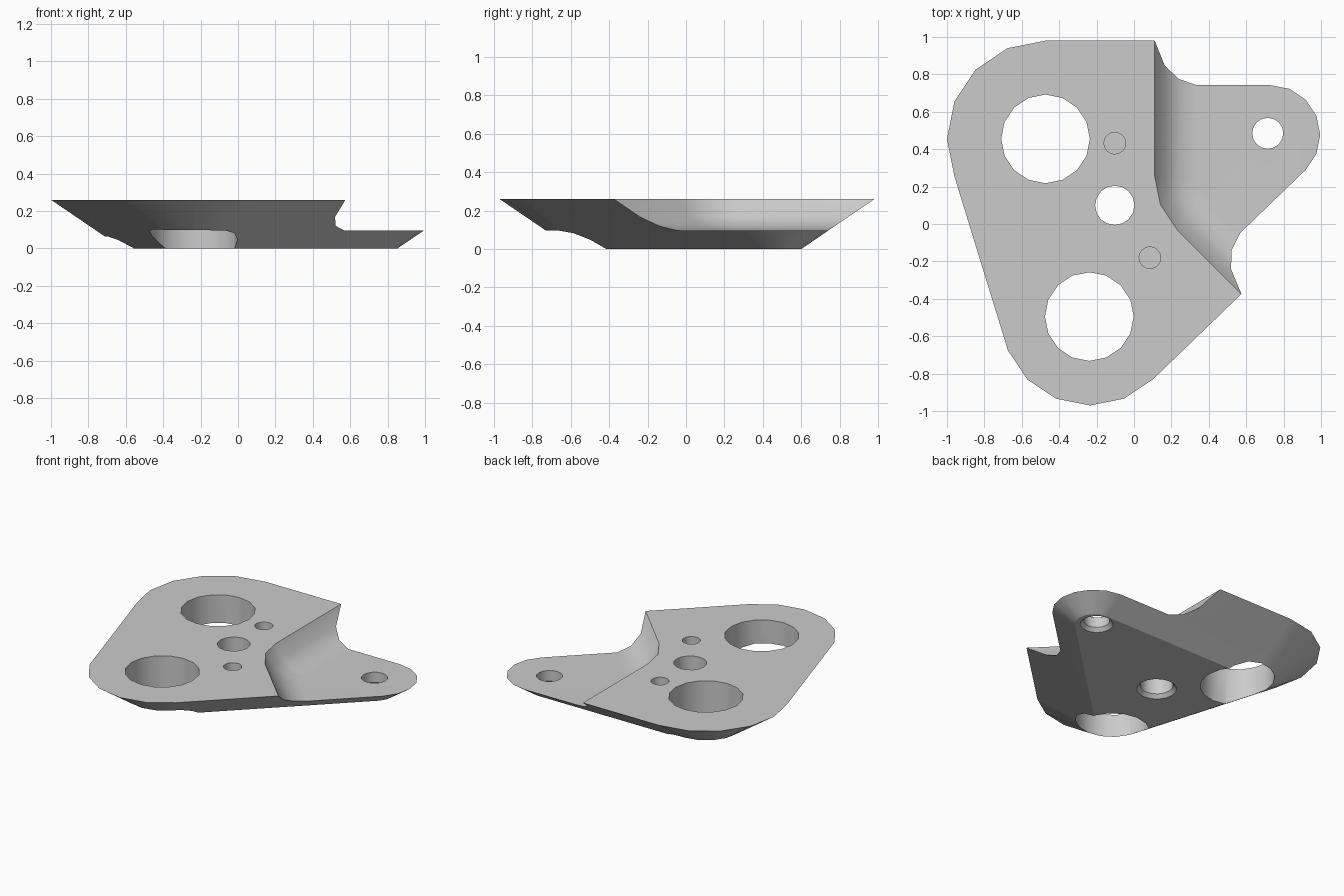
import bpy, bmesh, math
from mathutils import Vector

cube = bpy.data.objects.get("Cube")
if cube:
    bpy.data.objects.remove(cube, do_unlink=True)

TOP, STEP, SIDES = 0.26, 0.097, 16

grey = bpy.data.materials.new("plain_grey")
grey.use_nodes = True
grey.diffuse_color = (0.6, 0.6, 0.6, 1)
grey.node_tree.nodes["Principled BSDF"].inputs["Base Color"].default_value = (0.6, 0.6, 0.6, 1)


def ring(x, y, r, z):
    return [Vector((x + r * math.cos(2 * math.pi * i / SIDES),
                    y + r * math.sin(2 * math.pi * i / SIDES), z)) for i in range(SIDES)]


def to_object(name, bm):
    bmesh.ops.recalc_face_normals(bm, faces=bm.faces)
    mesh = bpy.data.meshes.new(name)
    bm.to_mesh(mesh)
    bm.free()
    mesh.materials.append(grey)
    obj = bpy.data.objects.new(name, mesh)
    bpy.context.collection.objects.link(obj)
    return obj


def loft(name, rings):
    """Closed solid through equal-length rings."""
    bm = bmesh.new()
    loops = [[bm.verts.new(p) for p in r] for r in rings]
    n = len(loops[0])
    for a, b in zip(loops, loops[1:]):
        for i in range(n):
            j = (i + 1) % n
            bm.faces.new((a[i], a[j], b[j], b[i]))
    bm.faces.new(loops[0])
    bm.faces.new(loops[-1])
    return to_object(name, bm)


# Body: hull of three lobes whose sides taper inward towards the base
bm = bmesh.new()
for x, y, r in ((-0.475, 0.455, 0.525), (-0.235, -0.495, 0.475), (0.73, 0.477, 0.505)):
    for p in ring(x, y, r, TOP) + ring(x, y, r - 0.382, 0):
        bm.verts.new(p)
hull = bmesh.ops.convex_hull(bm, input=bm.verts)
bmesh.ops.delete(bm, geom=list({v for v in hull["geom_interior"]
                                if isinstance(v, bmesh.types.BMVert)}), context='VERTS')
bmesh.ops.dissolve_limit(bm, angle_limit=0.01, verts=bm.verts, edges=bm.edges)
body = to_object("bracket_plate", bm)

cutters = []

# Step: concave fillet swept along a line that bends by 45 degrees
levels = []
for d, z in ((0.225, STEP), (0.13, 0.12), (0.055, 0.168), (0, TOP), (0, 0.5)):
    path = [Vector((0.11 + d, 2, z))]
    for a in (180, 202.5, 225):
        t = math.radians(a)
        path.append(Vector((0.52 + (0.41 - d) * math.cos(t), 0.26 + (0.41 - d) * math.sin(t), z)))
    path += [path[-1] + Vector((2, -2, 0)), Vector((4, -2.5, z)), Vector((4, 2, z))]
    levels.append(path)
cutters.append(loft("step_cutter", levels))

# Two large lightening holes
for x, y in ((-0.473, 0.455), (-0.239, -0.495)):
    cutters.append(loft("large_hole_cutter", [ring(x, y, 0.237, z) for z in (-0.1, 0.5)]))

# Through holes with a small countersink underneath
for x, y, r in ((-0.103, 0.1, 0.105), (0.715, 0.485, 0.083)):
    cutters.append(loft("bolt_hole_cutter", [ring(x, y, r + 0.022, -0.1), ring(x, y, r + 0.022, 0),
                                             ring(x, y, r, 0.025), ring(x, y, r, 0.5)]))

# Two blind pin holes
for x, y in ((-0.103, 0.432), (0.085, -0.18)):
    cutters.append(loft("pin_hole_cutter", [ring(x, y, 0.058, z) for z in (0.1, 0.5)]))

# Apply the cuts, then drop the cutters
bpy.context.view_layer.objects.active = body
for c in cutters:
    m = body.modifiers.new("cut", 'BOOLEAN')
    m.operation, m.solver, m.object = 'DIFFERENCE', 'EXACT', c
    bpy.ops.object.modifier_apply(modifier=m.name)
    bpy.data.objects.remove(c, do_unlink=True)

# Smooth curved walls, crisp edges
bpy.ops.object.select_all(action='DESELECT')
body.select_set(True)
bpy.ops.object.shade_smooth_by_angle(angle=math.radians(30))
w = body.modifiers.new("weighted_normals", 'WEIGHTED_NORMAL')
w.keep_sharp = True
